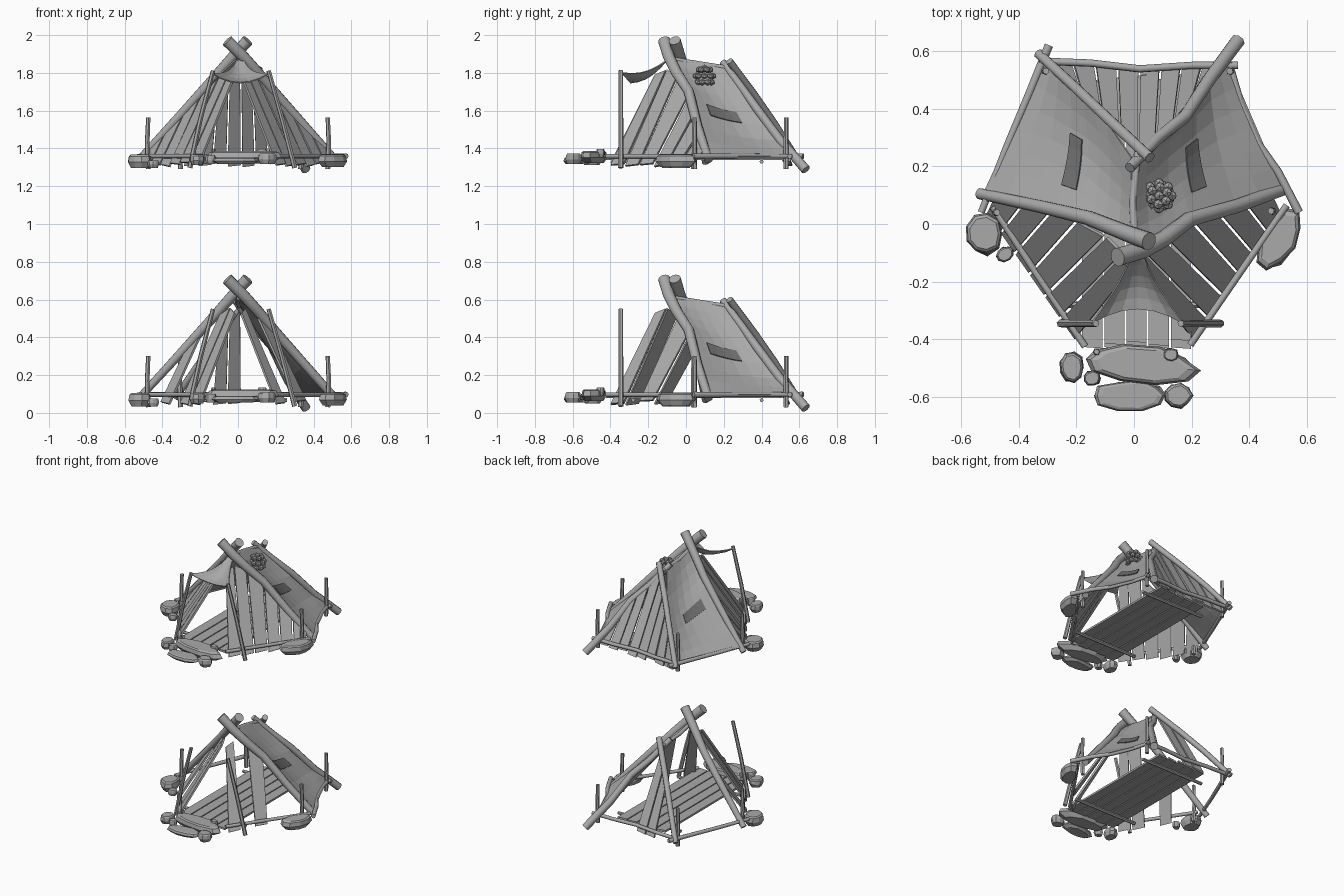
import bpy, bmesh, math, random
from mathutils import Vector as V

if "Cube" in bpy.data.objects:
    bpy.data.objects.remove(bpy.data.objects["Cube"])

random.seed(4)
RAISE = 1.262  # height of the second, finished shelter


def material(name, g):
    m = bpy.data.materials.new(name)
    m.diffuse_color = (g, g, g, 1)
    m.use_nodes = True
    m.node_tree.nodes["Principled BSDF"].inputs["Base Color"].default_value = m.diffuse_color
    return m


GREY = material("weathered grey", 0.40)
DARK = material("dark patch grey", 0.16)


def finish(name, bm, z0, mat=GREY, smooth=False):
    bmesh.ops.recalc_face_normals(bm, faces=bm.faces)
    me = bpy.data.meshes.new(name)
    bm.to_mesh(me)
    bm.free()
    me.materials.append(mat)
    ob = bpy.data.objects.new(name, me)
    ob.location.z = z0
    bpy.context.collection.objects.link(ob)
    if smooth:
        bpy.context.view_layer.objects.active = ob
        ob.select_set(True)
        bpy.ops.object.shade_smooth_by_angle(angle=math.radians(50))
        ob.select_set(False)
    return ob


def along(pts, t):
    """Point on a polyline, t from 0 to 1."""
    f = min(max(t, 0), 1) * (len(pts) - 1)
    i = min(int(f), len(pts) - 2)
    return V(pts[i]).lerp(V(pts[i + 1]), f - i)


def pole(name, pts, r0, r1, z0, sides=8):
    bm = bmesh.new()
    pts = [V(p) for p in pts]
    rings = []
    for i, p in enumerate(pts):
        d = (pts[min(i + 1, len(pts) - 1)] - pts[max(i - 1, 0)]).normalized()
        a = d.cross(V((0.3, 0.9, 0.2)) if abs(d.y) < 0.8 else V((0, 0, 1))).normalized()
        b = d.cross(a)
        r = r0 + (r1 - r0) * i / (len(pts) - 1)
        rings.append([bm.verts.new(p + r * (a * math.cos(k * math.tau / sides) +
                                            b * math.sin(k * math.tau / sides))) for k in range(sides)])
    for p, q in zip(rings, rings[1:]):
        for k in range(sides):
            bm.faces.new((p[k], p[k - 1], q[k - 1], q[k]))
    bm.faces.new(rings[0])
    bm.faces.new(rings[-1])
    finish(name, bm, z0, smooth=True)


def plank(bm, corners, thick=0.012):
    c = [V(p) for p in corners]
    n = (c[2] - c[0]).cross(c[3] - c[1]).normalized() * thick / 2
    lo, hi = [bm.verts.new(p - n) for p in c], [bm.verts.new(p + n) for p in c]
    bm.faces.new(lo)
    bm.faces.new(hi)
    for k in range(4):
        bm.faces.new((lo[k], lo[k - 1], hi[k - 1], hi[k]))


def plank_wall(name, bottom, top, count, keep, z0):
    """Planks side by side between two polylines."""
    bm = bmesh.new()
    for i in range(count):
        a, b = (i + 0.05) / count, (i + 0.93) / count
        drop = V((0, 0, random.uniform(-0.03, 0.0)))
        if i in keep:
            plank(bm, (along(bottom, a) + drop, along(bottom, b) + drop * 0.7, along(top, b), along(top, a)))
    finish(name, bm, z0)


def cloth_point(front, back, side, u, v):
    sag = 0.025 * math.sin(math.pi * u) * math.sin(math.pi * v)
    return along(front, v).lerp(along(back, v), u) + V((-side * sag, 0, -sag))


def sheet(name, fn, nu, nv, z0, mat=GREY, thick=0.006):
    bm = bmesh.new()
    g = [[bm.verts.new(fn(i / nu, j / nv)) for j in range(nv + 1)] for i in range(nu + 1)]
    for i in range(nu):
        for j in range(nv):
            bm.faces.new((g[i][j], g[i + 1][j], g[i + 1][j + 1], g[i][j + 1]))
    ob = finish(name, bm, z0, mat)
    mod = ob.modifiers.new("thickness", 'SOLIDIFY')
    mod.thickness, mod.offset = thick, 0


def rock(name, x, y, zb, zt, rx, ry, z0, turn=0.0, sides=9):
    bm = bmesh.new()
    wob = [random.uniform(0.88, 1.06) for _ in range(sides)]
    rings = []
    for z, s in ((zb, 0.75), (zb + (zt - zb) * 0.45, 1.0), (zt - (zt - zb) * 0.12, 0.92), (zt, 0.78)):
        ring = []
        for k in range(sides):
            a = k * math.tau / sides
            px, py = rx * s * wob[k] * math.cos(a), ry * s * wob[k] * math.sin(a)
            ring.append(bm.verts.new((x + px * math.cos(turn) - py * math.sin(turn),
                                      y + px * math.sin(turn) + py * math.cos(turn), z)))
        rings.append(ring)
    for p, q in zip(rings, rings[1:]):
        for k in range(sides):
            bm.faces.new((p[k], p[k - 1], q[k - 1], q[k]))
    bm.faces.new(rings[0])
    bm.faces.new(rings[-1])
    finish(name, bm, z0)


def shelter(z0, full):
    # Crossed main poles, front and back, and the ridge
    pole("front_pole_right", [(-.057, -.115, .708), (.03, -.09, .622), (.105, -.05, .54), (.19, .015, .44),
                              (.35, .06, .26), (.515, .12, .075)], .033, .023, z0, 10)
    pole("front_pole_left", [(.052, -.06, .71), (-.03, -.03, .62), (-.155, .02, .48), (-.31, .057, .31),
                             (-.535, .105, .065)], .032, .02, z0, 10)
    pole("back_pole_right", [(-.015, .195, .595), (.08, .295, .46), (.175, .37, .355), (.26, .50, .18),
                             (.36, .635, .025)], .019, .026, z0)
    pole("back_pole_left", [(.055, .23, .60), (-.09, .365, .42), (-.2, .47, .27), (-.33, .59, .08)], .02, .018, z0)
    pole("ridge_pole", [(.005, -.08, .61), (-.004, .08, .585), (.012, .25, .56)], .014, .012, z0)

    # Ground frame
    z = .097
    pole("side_beam_right", [(.33, .56, z), (.37, .42, z), (.43, .28, z), (.50, .18, z), (.572, .04, z)], .012, .015, z0)
    pole("side_beam_left", [(-.295, .62, z), (-.36, .46, z), (-.44, .27, z), (-.53, .04, z)], .015, .012, z0)
    pole("back_beam", [(-.33, .565, z), (-.15, .558, z), (.02, .538, z), (.2, .55, z), (.36, .55, z)], .013, .013, z0)
    pole("front_beam_right", [(.53, .065, z), (.36, -.18, z), (.195, -.42, z)], .012, .012, z0)
    pole("front_beam_left", [(-.49, .06, z), (-.34, -.17, z), (-.17, -.425, z)], .012, .012, z0)

    # Corner stakes and awning posts
    for x, y in ((.475, .045), (-.475, .04), (.332, .53), (-.305, .53)):
        pole("corner_stake", [(x, y, .03), (x * 1.012, y, .17), (x, y, .302)], .014, .012, z0, 6)
    pole("awning_post_right", [(.30, -.345, .035), (.235, -.345, .29), (.162, -.345, .55)], .014, .012, z0, 6)
    pole("awning_post_left", [(-.255, -.345, .035), (-.2, -.345, .29), (-.132, -.345, .55)], .014, .012, z0, 6)

    # Floor boards
    bm = bmesh.new()
    for i in range(5):
        a, b = -.18 + i * .077, -.18 + i * .077 + .07
        e = random.uniform(-.015, .015)
        plank(bm, ((a, -.415 + e, .085), (b, -.42 + e, .085), (b, .51 + e, .085), (a, .50 + e, .085)), .014)
    finish("floor_boards", bm, z0)
    for y in (-.28, .4):
        pole("floor_joist", [(-.24, y, .068), (.26, y, .068)], .011, .011, z0, 6)

    # Slanted plank walls
    for name, s, keep in (("right", 1, (0, 2)), ("left", -1, (0, 1, 3))):
        bottom = [(s * .2, -.40, .065), (s * .36, -.17, .07), (s * .51, .045, .08)]
        top = [(s * .015, -.165, .525), (s * .05, -.07, .565), (s * .2, .01, .40), (s * .34, .05, .25),
               (s * .49, .09, .11)]
        plank_wall("plank_wall_" + name, bottom, top, 6, range(6) if full else keep, z0)
    plank_wall("plank_wall_back", [(-.29, .56, .07), (.02, .535, .07), (.31, .55, .07)],
               [(-.25, .51, .18), (-.11, .38, .36), (.015, .245, .55), (.14, .36, .38), (.27, .51, .17)],
               8, range(8) if full else (2, 3), z0)

    # Cloth sides with a darker sewn patch
    front = [(.004, -.06, .615), (.105, -.03, .525), (.19, .03, .425), (.35, .075, .25), (.515, .12, .095)]
    back_r = [(.008, .23, .565), (.09, .31, .455), (.175, .38, .345), (.26, .50, .18), (.33, .55, .095)]
    back_l = [(.008, .23, .565), (.09, .35, .42), (.175, .43, .31), (.26, .51, .19), (.31, .56, .095)]
    for name, s, back in (("right", 1, back_r), ("left", -1, back_l)):
        if s < 0 and not full:
            continue
        f = [(s * x, y, h) for x, y, h in front]
        b = [(s * x, y, h) for x, y, h in back]
        sheet("cloth_" + name, lambda u, v: cloth_point(f, b, s, u, v), 6, 8, z0)
        sheet("patch_" + name, lambda u, v: cloth_point(f, b, s, .2 + .43 * u, .54 + .085 * v) +
              V((s * .005, 0, .005)), 4, 2, z0, DARK, .005)

    # Stones at the corners and the stepping stones at the entrance
    rock("corner_stone_left", -.52, -.035, .035, .105, .066, .075, z0)
    rock("pebble_left", -.447, -.105, .035, .075, .032, .026, z0, .5)
    rock("corner_stone_right", .505, -.055, .04, .105, .062, .118, z0, -.5)
    rock("entrance_step", .02, -.487, .062, .125, .205, .068, z0, -.1, 10)
    rock("entrance_slab", -.015, -.595, .055, .09, .135, .055, z0, 0, 10)
    rock("entrance_stone_right", .155, -.595, .055, .11, .05, .045, z0)
    rock("entrance_stone_left", -.215, -.497, .05, .105, .044, .055, z0)
    rock("pebble_front", -.145, -.535, .055, .1, .032, .028, z0)
    rock("pebble_step", .128, -.453, .09, .135, .027, .025, z0)
    rock("pebble_small", -.13, -.443, .1, .135, .013, .013, z0, 0, 6)

    if not full:
        return

    # Awning hung between the peak and the two posts
    def awning(u, v):
        w = v * 2 - 1
        half = .02 + .14 * u ** 1.3
        y = -.10 - (.245 - .05 * (1 - w * w)) * u
        h = .605 - .12 * u + .055 * u * w * w - .03 * math.sin(math.pi * u)
        return V((.012 + w * half, y, h))
    sheet("awning", awning, 5, 6, z0)

    # Round bundle of small stones hung on the cloth
    bm = bmesh.new()
    centre = V((.087, .098, .522))
    for level, count, r in ((-.033, 8, .038), (0, 8, .044), (.033, 6, .03), (.042, 1, 0)):
        for k in range(count):
            a = (k + level * 12) * math.tau / count
            res = bmesh.ops.create_icosphere(bm, subdivisions=1, radius=.0185)
            bmesh.ops.translate(bm, verts=res["verts"],
                                vec=centre + V((r * math.cos(a), r * math.sin(a), level)))
    finish("hanging_bundle", bm, z0)


shelter(0, False)
shelter(RAISE, True)
